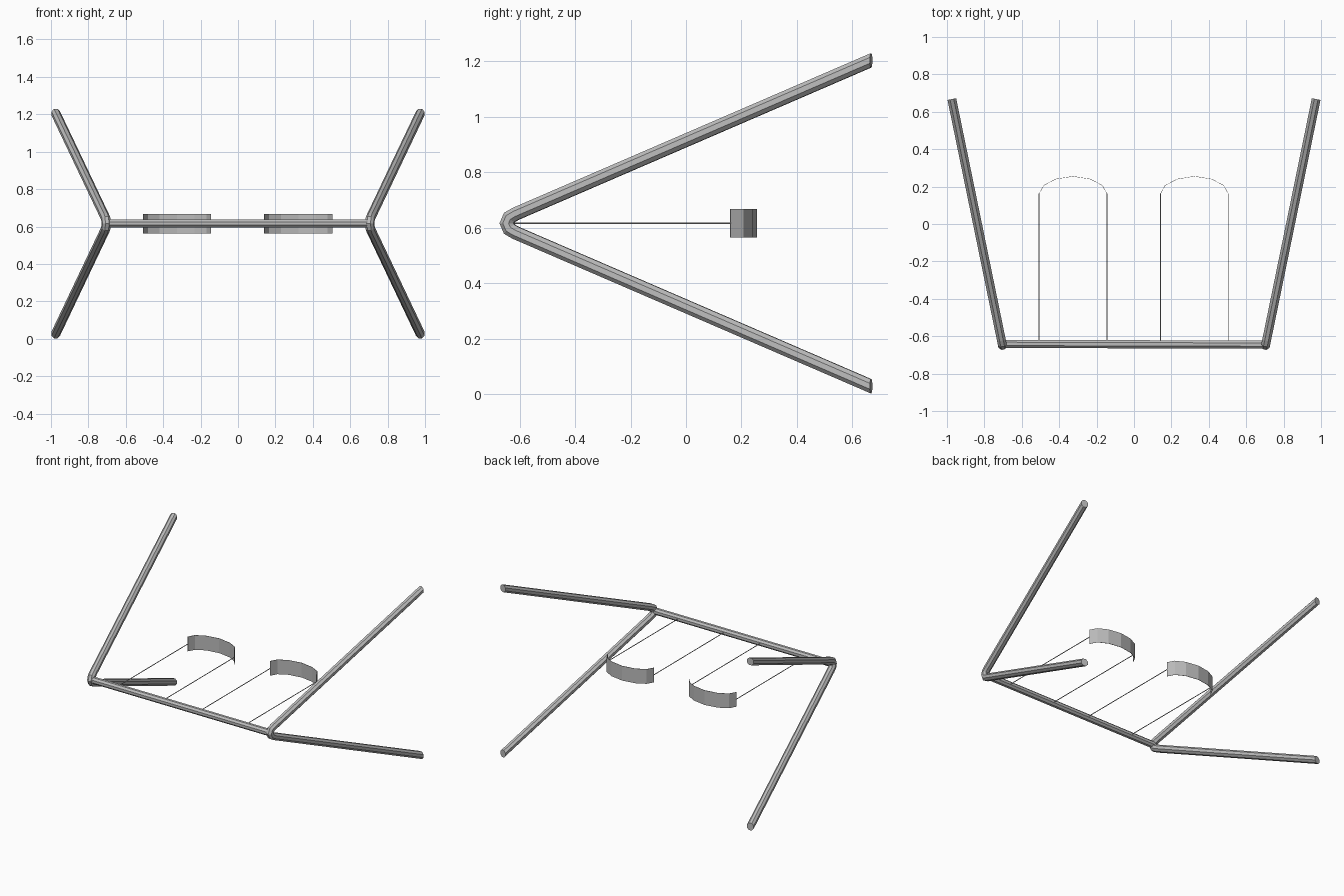
import bpy, bmesh, math
from mathutils import Vector

if "Cube" in bpy.data.objects:
    bpy.data.objects.remove(bpy.data.objects["Cube"])

steel = bpy.data.materials.new("grey steel")
steel.use_nodes = True
steel.diffuse_color = (0.5, 0.5, 0.5, 1)
steel.node_tree.nodes["Principled BSDF"].inputs["Base Color"].default_value = (0.5, 0.5, 0.5, 1)

MID_Z = 0.616


def finish(name, bm, fix_normals=True):
    if fix_normals:
        bmesh.ops.recalc_face_normals(bm, faces=bm.faces)
    mesh = bpy.data.meshes.new(name)
    bm.to_mesh(mesh)
    bm.free()
    mesh.materials.append(steel)
    obj = bpy.data.objects.new(name, mesh)
    bpy.context.collection.objects.link(obj)
    return obj


def tube(name, path, side, radius, sides, end_dir=None):
    """Sweep a polygon along a planar path with mitred bends.
    side is the normal of the path's plane; end_dir fixes the end cuts."""
    pts = [Vector(p) for p in path]
    side = Vector(side).normalized()
    bm = bmesh.new()
    rings = []
    for i, p in enumerate(pts):
        a = (pts[max(i, 1)] - pts[max(i, 1) - 1]).normalized()
        j = min(i, len(pts) - 2)
        b = (pts[j + 1] - pts[j]).normalized()
        up = side.cross((a + b).normalized())
        if end_dir and i in (0, len(pts) - 1):
            up = Vector(end_dir) * (1 if up.dot(Vector(end_dir)) > 0 else -1)
        up = up / abs(up.dot(side.cross(a)))
        ring = []
        for k in range(sides):
            t = 2 * math.pi * (k + 0.5) / sides
            ring.append(bm.verts.new(p + radius * (math.cos(t) * side + math.sin(t) * up)))
        rings.append(ring)
    for r0, r1 in zip(rings, rings[1:]):
        for k in range(sides):
            n = (k + 1) % sides
            bm.faces.new((r0[k], r0[n], r1[n], r1[k]))
    bm.faces.new(rings[0])
    bm.faces.new(rings[-1])
    return finish(name, bm)


# Bent leg frames: upper half of the (y, z offset) profile, mirrored for the lower half
half = [(0.668, 0.588), (-0.615, 0.034), (-0.637, 0.021)]
profile = half + [(-0.646, 0.0)] + [(y, -z) for y, z in reversed(half)]
SPLAY = 0.27 / 1.314
for s, label in ((1, "left"), (-1, "right")):
    path = [(s * (0.704 + SPLAY * (y + 0.646)), y, MID_Z + z) for y, z in profile]
    tube(label + "_leg_frame", path, (1, -s * SPLAY, 0), 0.0255, 8, end_dir=(0, 0, 1))

# Top beam joining the two frames
tube("crossbar", [(-0.704, -0.641, MID_Z), (0.704, -0.645, MID_Z)], (0, 1, 0), 0.0235, 8)

# Swings: curved strap seat and two ropes each
arc = [(-0.182, 0.16), (-0.157, 0.206), (-0.093, 0.24), (0, 0.255),
       (0.093, 0.24), (0.157, 0.206), (0.182, 0.16)]
for cx, label in ((0.323, "left"), (-0.326, "right")):
    bm = bmesh.new()
    cols = [[bm.verts.new((cx + x, y, MID_Z + dz)) for dz in (-0.052, 0.052)] for x, y in arc]
    for c0, c1 in zip(cols, cols[1:]):
        bm.faces.new((c0[0], c0[1], c1[1], c1[0]))
    seat = finish(label + "_swing_seat", bm, False)
    strap = seat.modifiers.new("thickness", "SOLIDIFY")
    strap.thickness = 0.002
    strap.offset = 0
    for dx, end in ((0.181, "left"), (-0.181, "right")):
        tube(f"{label}_swing_{end}_rope", [(cx + dx, -0.64, MID_Z), (cx + dx, 0.163, MID_Z)],
             (1, 0, 0), 0.0028, 6)
